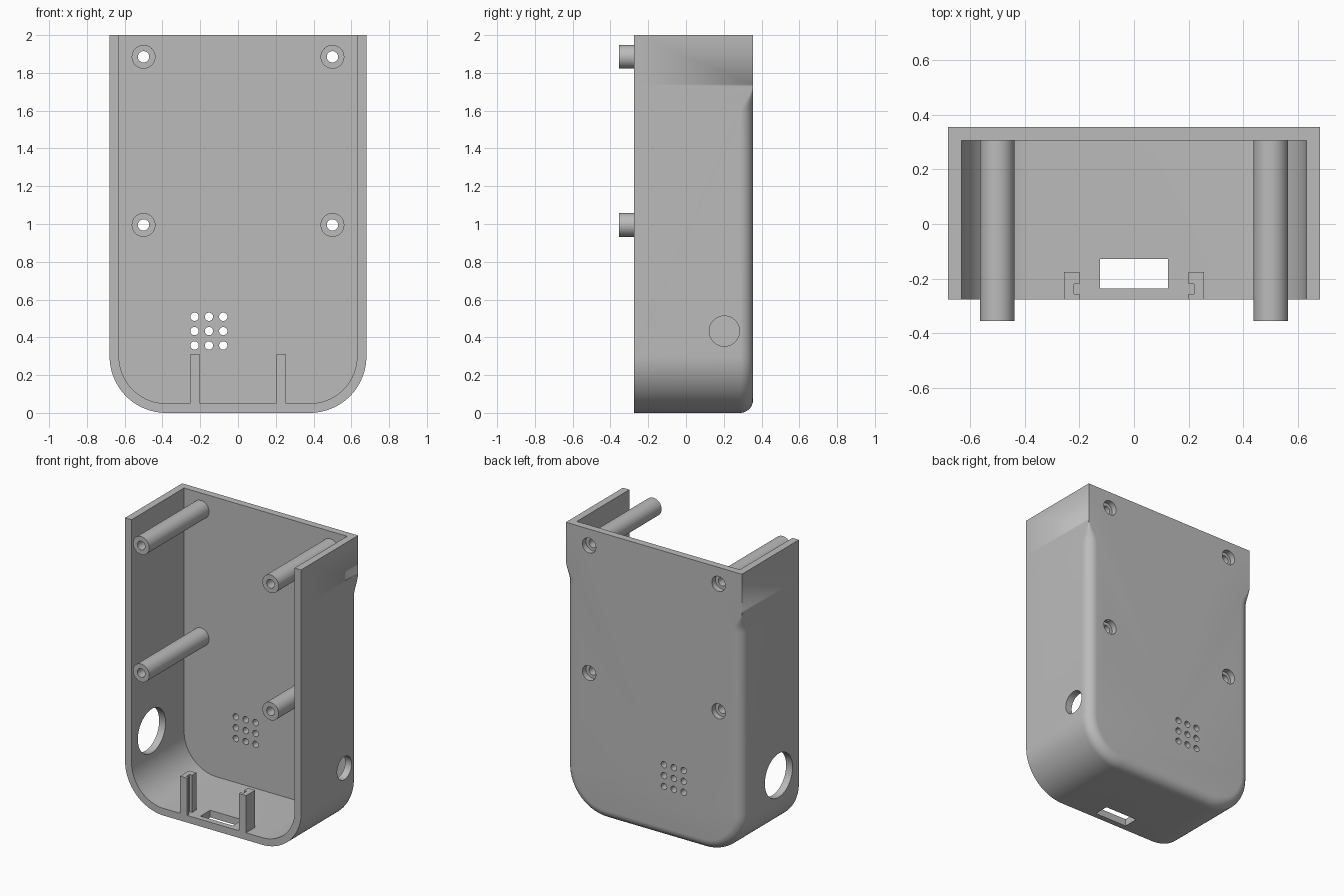
import bpy, bmesh
from math import pi, sin, cos

if "Cube" in bpy.data.objects:
    bpy.data.objects.remove(bpy.data.objects["Cube"], do_unlink=True)

GREY = (0.5, 0.5, 0.5, 1)
grey = bpy.data.materials.new("plain grey")
grey.use_nodes = True
grey.diffuse_color = GREY
grey.node_tree.nodes["Principled BSDF"].inputs["Base Color"].default_value = GREY

# Overall sizes
HALF_W, FRONT, BACK, TOP, WALL = 0.68, -0.275, 0.355, 2.0, 0.05
CORNER, FILLET = 0.30, 0.07


def make_object(name, bm):
    bmesh.ops.remove_doubles(bm, verts=bm.verts, dist=1e-5)
    bmesh.ops.recalc_face_normals(bm, faces=bm.faces)
    mesh = bpy.data.meshes.new(name)
    bm.to_mesh(mesh)
    bm.free()
    mesh.materials.append(grey)
    obj = bpy.data.objects.new(name, mesh)
    bpy.context.collection.objects.link(obj)
    return obj


def outline(inset, top):
    """U-shaped outline: (x, z, inward x, inward z) from top left round to top right."""
    w, r = HALF_W - inset, CORNER - inset
    side = [(w, top, -1, 0)]
    side += [(w, 1.74 - 0.16 * i / 10, -1, 0) for i in range(11)]
    for i in range(25):
        a = -pi / 2 * i / 24
        side.append((w - r + r * cos(a), CORNER + r * sin(a), -cos(a), -sin(a)))
    return side + [(-x, z, -nx, nz) for x, z, nx, nz in reversed(side)]


def edge_radius(z, full):
    """Back edge rounding, fading out towards the top."""
    t = min(max((1.74 - z) / 0.16, 0), 1)
    return full * t * t * (3 - 2 * t)


def tray_solid(name, inset, top, front, back, fillet):
    bm = bmesh.new()
    path = outline(inset, top)
    layers = [[bm.verts.new((x, front, z)) for x, z, _, _ in path]]
    steps = 10 if fillet else 0
    for k in range(steps + 1):
        a = pi / 2 * k / max(steps, 1)
        ring = []
        for x, z, nx, nz in path:
            r = edge_radius(z, fillet)
            d = r * (1 - cos(a))
            ring.append(bm.verts.new((x + nx * d, back - r * (1 - sin(a)), z + nz * d)))
        layers.append(ring)
    for low, high in zip(layers, layers[1:]):
        for i in range(len(path) - 1):
            bm.faces.new((low[i], low[i + 1], high[i + 1], high[i]))
    bm.faces.new(layers[0])
    bm.faces.new(layers[-1])
    bm.faces.new((layers[0][0], layers[-1][0], layers[-1][-1], layers[0][-1]))
    return make_object(name, bm)


def prism(name, points, z0, z1):
    bm = bmesh.new()
    face = bm.faces.new([bm.verts.new((x, y, z0)) for x, y in points])
    grown = bmesh.ops.extrude_face_region(bm, geom=[face])["geom"]
    verts = [v for v in grown if isinstance(v, bmesh.types.BMVert)]
    bmesh.ops.translate(bm, verts=verts, vec=(0, 0, z1 - z0))
    return make_object(name, bm)


def cylinder(name, radius, depth, centre, axis="y", sides=32):
    turn = (pi / 2, 0, 0) if axis == "y" else (0, pi / 2, 0)
    bpy.ops.mesh.primitive_cylinder_add(vertices=sides, radius=radius, depth=depth,
                                        location=centre, rotation=turn)
    obj = bpy.context.object
    obj.name = name
    obj.data.materials.append(grey)
    return obj


def combine(body, tool, operation):
    mod = body.modifiers.new("combine", "BOOLEAN")
    mod.operation, mod.solver, mod.object = operation, "EXACT", tool
    bpy.context.view_layer.objects.active = body
    bpy.ops.object.modifier_apply(modifier=mod.name)
    bpy.data.objects.remove(tool, do_unlink=True)


# Open tray with rounded bottom corners and softened back edge
case = tray_solid("case_shell", 0, TOP, FRONT, BACK, FILLET)
combine(case, tray_solid("cavity", WALL, TOP + 0.2, FRONT - 0.2, BACK - WALL, 0), "DIFFERENCE")

# Screw posts, bored through and countersunk from the back
spots = [(x, z) for x in (-0.5, 0.5) for z in (0.995, 1.885)]
for x, z in spots:
    combine(case, cylinder("post", 0.063, 0.685, (x, -0.0125, z)), "UNION")
for x, z in spots:
    combine(case, cylinder("bore", 0.03, 1.2, (x, 0, z)), "DIFFERENCE")
    combine(case, cylinder("screw_recess", 0.052, 0.08, (x, BACK, z)), "DIFFERENCE")

# Grooved rails that hold a small board
rail = [(0.255, -0.275), (0.255, -0.175), (0.2, -0.175), (0.2, -0.22),
        (0.22, -0.22), (0.22, -0.255), (0.2, -0.255), (0.2, -0.275)]
for s in (-1, 1):
    combine(case, prism("rail", [(s * x, y) for x, y in rail], 0.03, 0.31), "UNION")

# Plug slot in the floor
slot = [(-0.125, -0.235), (0.125, -0.235), (0.125, -0.128), (-0.125, -0.128)]
combine(case, prism("plug_slot", slot, -0.1, 0.1), "DIFFERENCE")

# Side openings: small on the left, large on the right
combine(case, cylinder("small_opening", 0.08, 0.3, (HALF_W, 0.203, 0.433), "x", 48), "DIFFERENCE")
combine(case, cylinder("large_opening", 0.153, 0.3, (-HALF_W, -0.052, 0.44), "x", 64), "DIFFERENCE")

# Grid of sound holes in the back
for i in range(3):
    for j in range(3):
        spot = (-0.23 + 0.076 * i, BACK, 0.357 + 0.076 * j)
        combine(case, cylinder("sound_hole", 0.022, 0.3, spot, sides=24), "DIFFERENCE")

# Smooth shading with crisp edges
bpy.ops.object.select_all(action="DESELECT")
case.select_set(True)
bpy.context.view_layer.objects.active = case
bpy.ops.object.shade_smooth_by_angle(angle=pi / 6)
